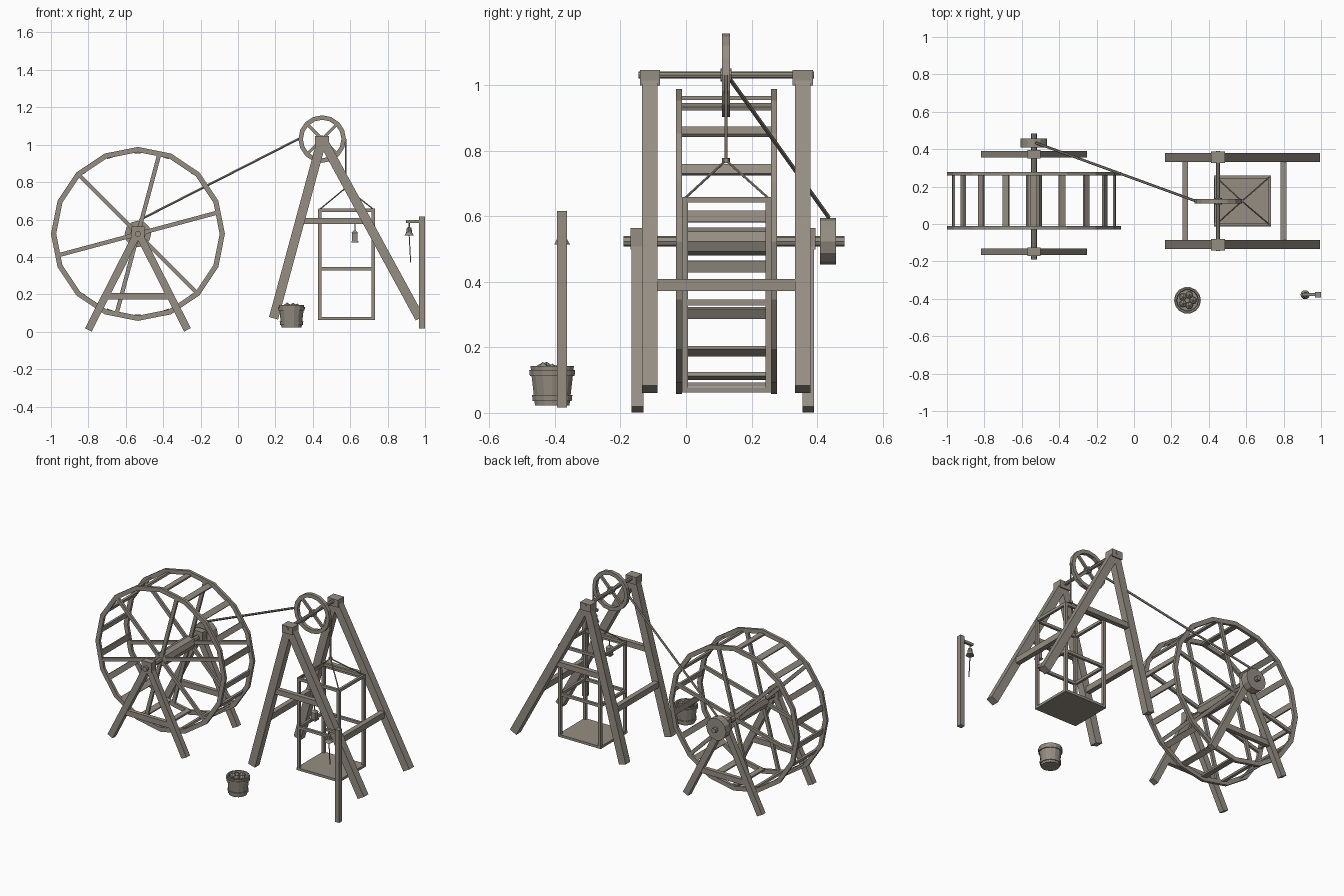
import bpy, bmesh, random
from math import sin, cos, radians, pi
from mathutils import Vector, Matrix

if "Cube" in bpy.data.objects:
    bpy.data.objects.remove(bpy.data.objects["Cube"])

wood = bpy.data.materials.new("weathered_wood")
wood.use_nodes = True
wood.diffuse_color = (0.30, 0.27, 0.225, 1)
wood.node_tree.nodes["Principled BSDF"].inputs["Base Color"].default_value = wood.diffuse_color


def finish(name, bm):
    bmesh.ops.recalc_face_normals(bm, faces=bm.faces)
    mesh = bpy.data.meshes.new(name)
    bm.to_mesh(mesh)
    bm.free()
    mesh.materials.append(wood)
    obj = bpy.data.objects.new(name, mesh)
    bpy.context.collection.objects.link(obj)


def box(bm, centre, size):
    m = Matrix.Translation(centre) @ Matrix.Diagonal((*size, 1))
    bmesh.ops.create_cube(bm, size=1, matrix=m)


def frame(a, b):
    """Matrix at the middle of a-b with local z along it."""
    a, b = Vector(a), Vector(b)
    z = (b - a).normalized()
    ref = Vector((0, 1, 0)) if abs(z.y) < 0.8 else Vector((0, 0, 1))
    x = ref.cross(z).normalized()
    m = Matrix((x, z.cross(x), z)).transposed().to_4x4()
    return Matrix.Translation((a + b) / 2) @ m, (b - a).length


def beam(bm, a, b, w, d):
    m, length = frame(a, b)
    bmesh.ops.create_cube(bm, size=1, matrix=m @ Matrix.Diagonal((w, d, length, 1)))


def rod(bm, a, b, r, sides=8):
    m, length = frame(a, b)
    bmesh.ops.create_cone(bm, cap_ends=True, segments=sides, radius1=r, radius2=r,
                          depth=length, matrix=m)


def lathe(bm, profile, centre, sides, along_y=False, closed=False):
    """Spin (radius, height) points round the z axis, or the y axis."""
    part = bmesh.new()
    vs = [part.verts.new((r, 0, h)) for r, h in profile]
    pairs = list(zip(vs, vs[1:])) + ([(vs[-1], vs[0])] if closed else [])
    edges = [part.edges.new(p) for p in pairs]
    bmesh.ops.spin(part, geom=vs + edges, cent=(0, 0, 0), axis=(0, 0, 1),
                   angle=2 * pi, steps=sides)
    bmesh.ops.remove_doubles(part, verts=part.verts, dist=0.0005)
    m = Matrix.Translation(centre)
    if along_y:
        m = m @ Matrix.Rotation(pi / 2, 4, "X")
    part.transform(m)
    tmp = bpy.data.meshes.new("tmp")
    part.to_mesh(tmp)
    part.free()
    bm.from_mesh(tmp)
    bpy.data.meshes.remove(tmp)


def ring(bm, outer, inner, half, centre, sides):
    lathe(bm, [(outer, -half), (outer, half), (inner, half), (inner, -half)],
          centre, sides, along_y=True, closed=True)


# Treadwheel: two rims with spokes, treads between them
WX, WZ = -0.535, 0.523
bm = bmesh.new()
for y in (-0.021, 0.268):
    ring(bm, 0.465, 0.437, 0.009, (WX, y, WZ), 16)
    for i in range(6):
        a = radians(15 + 60 * i)
        beam(bm, (WX, y, WZ), (WX + 0.445 * cos(a), y, WZ + 0.445 * sin(a)), 0.022, 0.016)
finish("wheel_rims_and_spokes", bm)

bm = bmesh.new()
for i in range(18):
    a = radians(20 * i)
    m = (Matrix.Translation((WX, 0.1235, WZ)) @ Matrix.Rotation(a, 4, "Y")
         @ Matrix.Translation((0, 0, 0.437)) @ Matrix.Diagonal((0.035, 0.28, 0.012, 1)))
    bmesh.ops.create_cube(bm, size=1, matrix=m)
finish("wheel_treads", bm)

# Axle with thick core and rope drum
bm = bmesh.new()
rod(bm, (WX, -0.19, WZ), (WX, 0.483, WZ), 0.016)
rod(bm, (WX, -0.025, WZ), (WX, 0.272, WZ), 0.043)
rod(bm, (WX, 0.408, WZ), (WX, 0.457, WZ), 0.071, 12)
finish("wheel_axle_and_drum", bm)

# Wheel trestles
for name, y in (("front", -0.148), ("back", 0.373)):
    bm = bmesh.new()
    for s in (-1, 1):
        beam(bm, (WX - s * 0.01, y, 0.552), (WX + s * 0.265, y, 0.01), 0.04, 0.036)
    beam(bm, (WX - 0.18, y, 0.19), (WX + 0.18, y, 0.19), 0.035, 0.026)
    box(bm, (WX, y, WZ + 0.008), (0.07, 0.044, 0.065))
    finish(name + "_wheel_trestle", bm)

# Hoist trestles
HX, HZ = 0.45, 1.03
for name, y in (("front", -0.11), ("back", 0.356)):
    bm = bmesh.new()
    for foot in (0.19, 0.972):
        beam(bm, (HX, y, HZ), (foot, y, 0.072), 0.05, 0.047)
    beam(bm, (0.33, y, 0.592), (0.70, y, 0.592), 0.034, 0.03)
    box(bm, (HX, y, 1.022), (0.075, 0.062, 0.048))
    finish(name + "_hoist_trestle", bm)

bm = bmesh.new()
for x in (0.274, 0.8):
    box(bm, (x, 0.123, 0.39), (0.032, 0.45, 0.038))
finish("hoist_tie_bars", bm)

# Pulley on its shaft
PY = 0.122
bm = bmesh.new()
rod(bm, (HX, -0.145, HZ), (HX, 0.39, HZ), 0.011)
rod(bm, (HX, PY - 0.017, HZ), (HX, PY + 0.017, HZ), 0.02)
ring(bm, 0.127, 0.103, 0.012, (HX, PY, HZ), 16)
for i in range(4):
    a = radians(45 + 90 * i)
    beam(bm, (HX, PY, HZ), (HX + 0.11 * cos(a), PY, HZ + 0.11 * sin(a)), 0.016, 0.014)
finish("pulley", bm)

# Lift cage: floor, corner posts and rails
CX, CY, DX, DY = 0.581, 0.124, 0.143, 0.127
bm = bmesh.new()
box(bm, (CX, CY, 0.07), (0.305, 0.273, 0.016))
for s in (-1, 1):
    for t in (-1, 1):
        box(bm, (CX + s * DX, CY + t * DY, 0.362), (0.018, 0.018, 0.59))
    for z in (0.337, 0.65):
        box(bm, (CX, CY + s * DY, z), (0.3, 0.016, 0.018))
        box(bm, (CX + s * DX, CY, z), (0.016, 0.268, 0.018))
finish("lift_cage", bm)

# Ropes
KNOT = (0.577, PY, 0.77)
bm = bmesh.new()
rod(bm, (-0.525, 0.434, 0.598), (0.332, PY, 1.035), 0.007, 6)
rod(bm, (0.577, PY, HZ), KNOT, 0.005, 6)
rod(bm, (0.577, PY, 0.762), (0.577, PY, 0.778), 0.012, 6)
for s in (-1, 1):
    for t in (-1, 1):
        rod(bm, KNOT, (CX + s * DX, CY + t * DY, 0.655), 0.004, 6)
finish("ropes", bm)

# Lantern under the front crossbar
LX, LY = 0.625, -0.11
bm = bmesh.new()
rod(bm, (LX, LY, 0.58), (LX, LY, 0.53), 0.003, 6)
box(bm, (LX, LY, 0.504), (0.03, 0.03, 0.05))
box(bm, (LX, LY, 0.48), (0.036, 0.036, 0.008))
bmesh.ops.create_cone(bm, cap_ends=True, segments=4, radius1=0.026, radius2=0.007, depth=0.014,
                      matrix=Matrix.Translation((LX, LY, 0.535)) @ Matrix.Rotation(pi / 4, 4, "Z"))
finish("lantern", bm)

# Bell post with arm, bell and pull cord
BX, BY = 0.915, -0.378
bm = bmesh.new()
box(bm, (0.984, BY, 0.316), (0.031, 0.031, 0.598))
box(bm, (0.94, BY, 0.59), (0.085, 0.016, 0.016))
finish("bell_post", bm)
bm = bmesh.new()
rod(bm, (BX, BY, 0.59), (BX, BY, 0.55), 0.004, 6)
lathe(bm, [(0, 0.56), (0.012, 0.557), (0.016, 0.53), (0.025, 0.514), (0, 0.52)],
      (BX, BY, 0), 10)
rod(bm, (BX, BY, 0.52), (BX + 0.008, BY, 0.37), 0.003, 6)
finish("bell_and_cord", bm)

# Bucket with hoops, filled with lumps
UX, UY = 0.286, -0.408
bm = bmesh.new()
lathe(bm, [(0, 0.023), (0.054, 0.023), (0.068, 0.143), (0.059, 0.143), (0.056, 0.122), (0, 0.122)],
      (UX, UY, 0), 14)
for low, r in ((0.113, 0.067), (0.036, 0.058)):
    lathe(bm, [(r - 0.004, low), (r + 0.003, low), (r + 0.005, low + 0.018), (r - 0.002, low + 0.018)],
          (UX, UY, 0), 14, closed=True)
finish("bucket", bm)

random.seed(4)
bm = bmesh.new()
for i in range(5):
    a = 2 * pi * i / 5
    m = (Matrix.Translation((UX + 0.03 * cos(a), UY + 0.03 * sin(a), 0.126 + random.uniform(0, 0.009)))
         @ Matrix.Rotation(random.uniform(0, pi), 4, "Z"))
    bmesh.ops.create_icosphere(bm, subdivisions=1, radius=0.022, matrix=m)
finish("bucket_lumps", bm)
